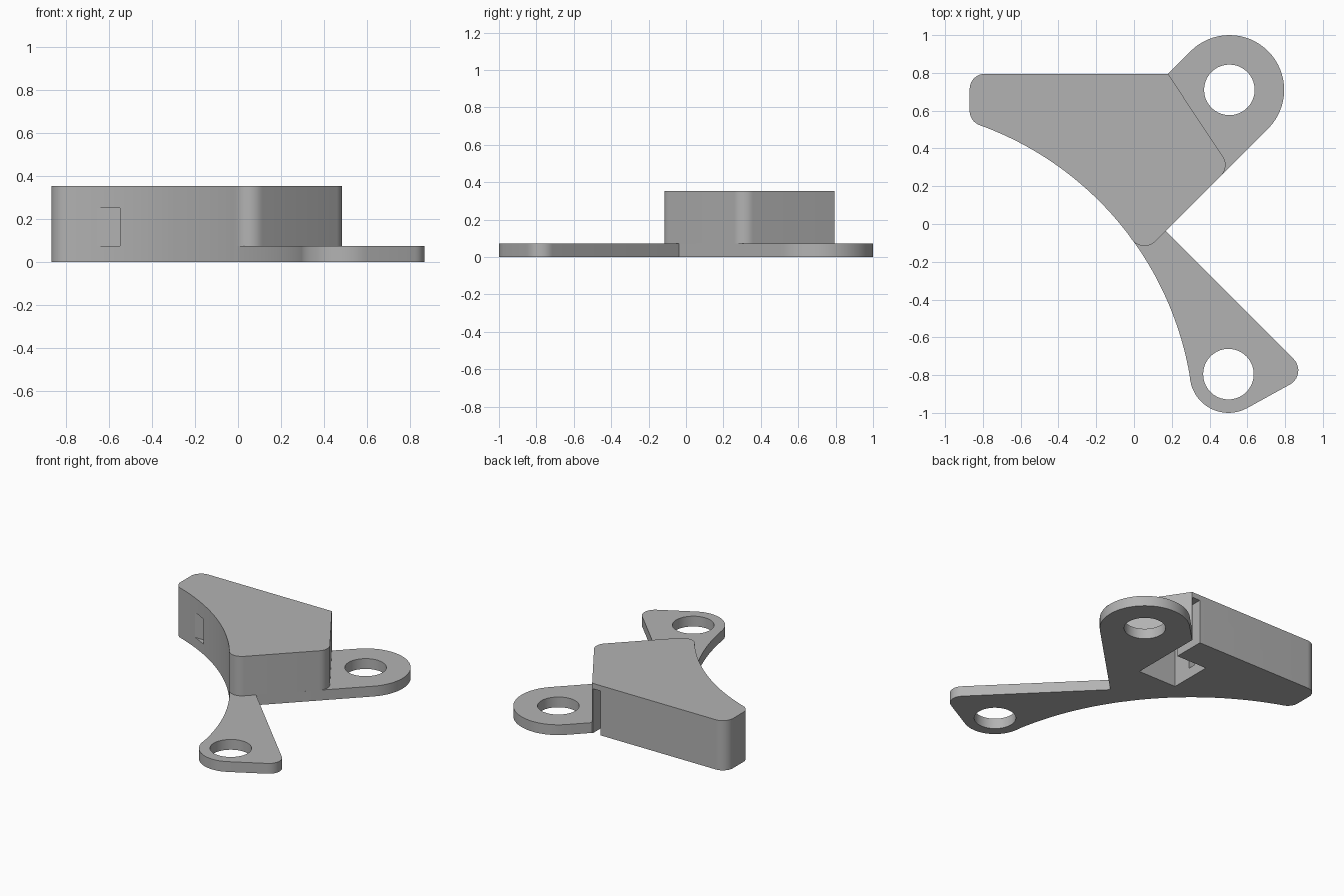
import bpy, bmesh, math
from mathutils import Vector

if "Cube" in bpy.data.objects:
    bpy.data.objects.remove(bpy.data.objects["Cube"])

grey = bpy.data.materials.new("plain grey")
grey.diffuse_color = (0.45, 0.45, 0.45, 1)
grey.use_nodes = True
grey.node_tree.nodes["Principled BSDF"].inputs["Base Color"].default_value = grey.diffuse_color


def arc(cx, cy, r, a0, a1, n=10):
    """Points on an arc, angles in degrees."""
    out = []
    for i in range(n + 1):
        a = math.radians(a0 + (a1 - a0) * i / n)
        out.append((cx + r * math.cos(a), cy + r * math.sin(a)))
    return out


def prism(name, pts, z0, z1):
    """Extrude a plan outline between two heights."""
    clean = []
    for p in pts:
        if not clean or (Vector(p) - Vector(clean[-1])).length > 0.004:
            clean.append(p)
    bm = bmesh.new()
    face = bm.faces.new([bm.verts.new((x, y, z0)) for x, y in clean])
    ext = bmesh.ops.extrude_face_region(bm, geom=[face])
    top = [v for v in ext["geom"] if isinstance(v, bmesh.types.BMVert)]
    bmesh.ops.translate(bm, verts=top, vec=(0, 0, z1 - z0))
    bmesh.ops.recalc_face_normals(bm, faces=bm.faces)
    mesh = bpy.data.meshes.new(name)
    bm.to_mesh(mesh)
    bm.free()
    mesh.materials.append(grey)
    ob = bpy.data.objects.new(name, mesh)
    bpy.context.collection.objects.link(ob)
    return ob


def combine(target, tool, operation):
    """Apply a boolean and remove the tool object."""
    tool.hide_render = True
    mod = target.modifiers.new("bool", "BOOLEAN")
    mod.operation, mod.solver, mod.object = operation, "EXACT", tool
    bpy.context.view_layer.objects.active = target
    bpy.ops.object.modifier_apply(modifier=mod.name)
    bpy.data.objects.remove(tool)


BIG = (-1.4, -1.095, 1.72)      # large concave front sweep
corner = (0.18, 0.795)
ring, foot = (0.505, 0.71), (0.5, -0.795)

# Tall housing with rounded corners
housing = prism("bracket", arc(-0.79, 0.715, 0.08, 180, 90) + [corner]
                + arc(0.403, 0.313, 0.0814, 33.6, -45)
                + arc(0.055, -0.035, 0.0814, -45, -143.93)
                + arc(*BIG, 36.07, 70.2, 32)
                + arc(-0.79, 0.5985, 0.08, 250.2, 180), 0, 0.353)

# Thin plate with the two mounting lugs
plate = prism("lug_plate", [corner] + arc(*ring, 0.29, 135, -45, 32)
              + [(0.1676, -0.0376)]
              + arc(0.785, -0.775, 0.085, 45, -61.2)
              + arc(*foot, 0.205, -61.2, -171.03, 16)
              + arc(*BIG, 8.97, 36.07, 24) + [(0.0, 0.4)], 0, 0.073)
combine(housing, plate, "UNION")

# Screw holes
for c in (ring, foot):
    combine(housing, prism("hole_cutter", arc(*c, 0.134, 0, 351, 39), -0.1, 0.2), "DIFFERENCE")

# Pocket under the housing with a channel out of the back wall
pocket = prism("pocket_cutter", [(-0.125, 0.262), (0.174, 0.262), (0.174, 0.85),
                                 (0.114, 0.85), (0.114, 0.57), (-0.125, 0.57)], -0.1, 0.315)
combine(housing, pocket, "DIFFERENCE")

# Side tunnel from the pocket to the curved front
tunnel = prism("tunnel_cutter", [(-0.75, 0.40), (-0.1, 0.40), (-0.1, 0.455), (-0.75, 0.455)], 0.073, 0.25)
combine(housing, tunnel, "DIFFERENCE")

# Smooth the rounded walls, keep edges crisp
bpy.ops.object.select_all(action="DESELECT")
housing.select_set(True)
bpy.context.view_layer.objects.active = housing
bpy.ops.object.shade_smooth_by_angle(angle=math.radians(25))
